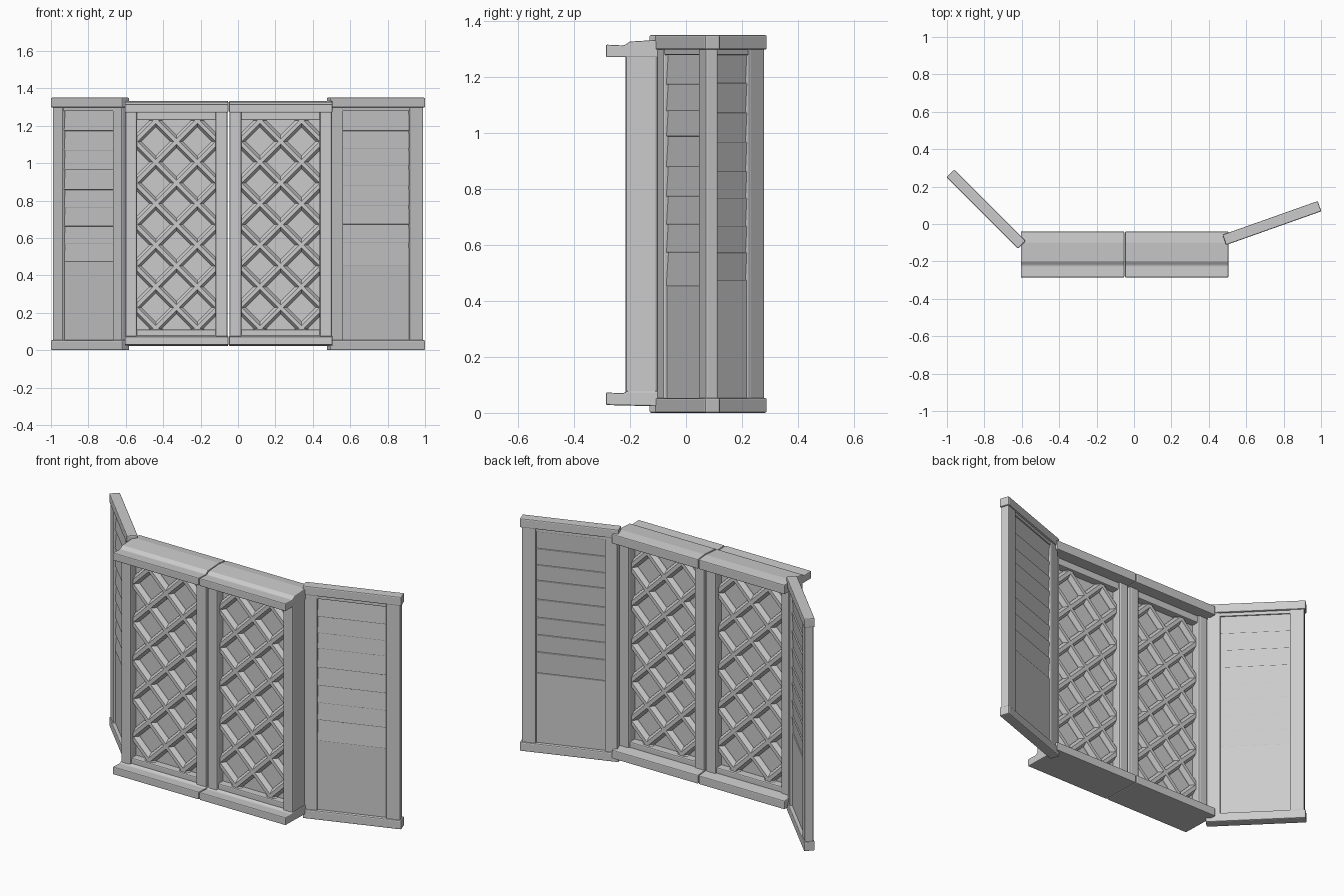
import bpy, bmesh, math
from mathutils import Matrix, Vector

if "Cube" in bpy.data.objects:
    bpy.data.objects.remove(bpy.data.objects["Cube"])


def finish(name, bm, mat=None, bevel=0.006):
    me = bpy.data.meshes.new(name)
    bmesh.ops.recalc_face_normals(bm, faces=bm.faces)
    bm.to_mesh(me)
    bm.free()
    ob = bpy.data.objects.new(name, me)
    bpy.context.collection.objects.link(ob)
    if mat:
        ob.matrix_world = mat
    if bevel:
        b = ob.modifiers.new("soft_edges", "BEVEL")
        b.width = bevel
        b.segments = 2
        b.limit_method = "ANGLE"
    return ob


def add_box(bm, x, y, z, tilt=0.0):
    c = Vector(((x[0] + x[1]) / 2, (y[0] + y[1]) / 2, (z[0] + z[1]) / 2))
    m = (Matrix.Translation(c) @ Matrix.Rotation(tilt, 4, "X")
         @ Matrix.Diagonal((x[1] - x[0], y[1] - y[0], z[1] - z[0], 1)))
    bmesh.ops.create_cube(bm, size=1, matrix=m)


def box(name, x, y, z, mat=None, bevel=0.006):
    bm = bmesh.new()
    add_box(bm, x, y, z)
    return finish(name, bm, mat, bevel)


def extrude_x(name, profile, x0, x1, bevel=0.005):
    # closed (y, z) profile swept along x
    bm = bmesh.new()
    f = bm.faces.new([bm.verts.new((x0, y, z)) for y, z in profile])
    r = bmesh.ops.extrude_face_region(bm, geom=[f])
    bmesh.ops.translate(bm, vec=(x1 - x0, 0, 0),
                        verts=[v for v in r["geom"] if isinstance(v, bmesh.types.BMVert)])
    return finish(name, bm, None, bevel)


def add_bar(bm, p, q):
    # lattice bar with a rounded octagonal section
    d = (q - p).normalized()
    side = d.cross(Vector((0, 1, 0)))
    w, h = 0.024, 0.034
    sec = [(w, .012), (.010, h), (-.010, h), (-w, .012),
           (-w, -.012), (-.010, -h), (.010, -h), (w, -.012)]
    rings = [[bm.verts.new(e + side * a + Vector((0, b, 0))) for a, b in sec] for e in (p, q)]
    for i in range(8):
        j = (i + 1) % 8
        bm.faces.new((rings[0][i], rings[0][j], rings[1][j], rings[1][i]))
    bm.faces.new(rings[0])
    bm.faces.new(rings[1][::-1])


def lattice(name, xc, yc, zc, pitch, hw, hh):
    bm = bmesh.new()
    for s in (1, -1):
        for k in range(-3, 4):
            # clip the diagonal dz = s*dx + k*pitch to the opening
            ends = sorted((s * (-hh - k * pitch), s * (hh - k * pitch)))
            a, b = max(-hw, ends[0]), min(hw, ends[1])
            if b - a > 0.03:
                add_bar(bm, *[Vector((xc + t, yc, zc + s * t + k * pitch)) for t in (a, b)])
    return finish(name, bm, None, 0)


def window(tag, x0):
    x1 = x0 + 0.553
    # side posts
    box(tag + "_outer_stile", (x0 + .003, x0 + .066), (-.216, -.10), (.04, 1.315), None, .01)
    box(tag + "_inner_stile", (x1 - .068, x1 - .003), (-.216, -.10), (.04, 1.315), None, .01)
    # horizontal rails
    box(tag + "_bottom_rail", (x0 + .01, x1 - .01), (-.205, -.11), (.04, .11))
    box(tag + "_top_rail", (x0 + .01, x1 - .01), (-.205, -.11), (1.23, 1.30))
    # ledges projecting to the front and the back
    extrude_x(tag + "_sill", [(-.286, .028), (-.04, .022), (-.04, .072), (-.10, .078), (-.21, .078),
                              (-.225, .07), (-.286, .073)], x0, x1)
    extrude_x(tag + "_head", [(-.286, 1.27), (-.04, 1.27), (-.04, 1.325), (-.10, 1.332),
                              (-.20, 1.326), (-.222, 1.312), (-.286, 1.315)], x0, x1)
    # glass and diagonal lattice
    xc = (x0 + x1) / 2
    box(tag + "_pane", (x0 + .05, x1 - .05), (-.164, -.154), (.09, 1.25), None, 0)
    lattice(tag + "_lattice", xc, -.159, 0.672, 0.222, 0.222, 0.575)


def shutter(tag, origin, angle, front, rows):
    m = Matrix.Translation(origin) @ Matrix.Rotation(math.radians(angle), 4, "Z")
    L = 0.54
    # stiles and end caps
    box(tag + "_hinge_stile", (.008, .078), (-.023, .023), (.03, 1.32), m)
    box(tag + "_free_stile", (L - .086, L - .008), (-.023, .023), (.03, 1.32), m)
    box(tag + "_bottom_cap", (0, L), (-.029, .029), (0, .053), m)
    box(tag + "_top_cap", (0, L), (-.029, .029), (1.297, 1.35), m)
    # inner rails and flat lower panel
    box(tag + "_top_rail", (.07, L - .08), (-.018, .018), (1.278, 1.31), m, .003)
    box(tag + "_lower_panel", (.07, L - .08), (-.010, .010), (.04, rows[0]), m, .003)
    # slightly tilted slats
    bm = bmesh.new()
    for a, b in zip(rows, rows[1:]):
        add_box(bm, (.07, L - .08), (-.008, .008), (a - .003, b + .003), -front * math.radians(4))
    finish(tag + "_slats", bm, m, .003)


window("left_window", -0.605)
window("right_window", -0.048)
shutter("right_shutter", (0.483, -0.085, 0), 19.5, 1,
        [.455, .575, .675, .775, .88, .99, 1.08, 1.175, 1.285])
shutter("left_shutter", (-0.600, -0.112, 0), 135, -1,
        [.475, .57, .665, .765, .86, .965, 1.07, 1.175, 1.285])
